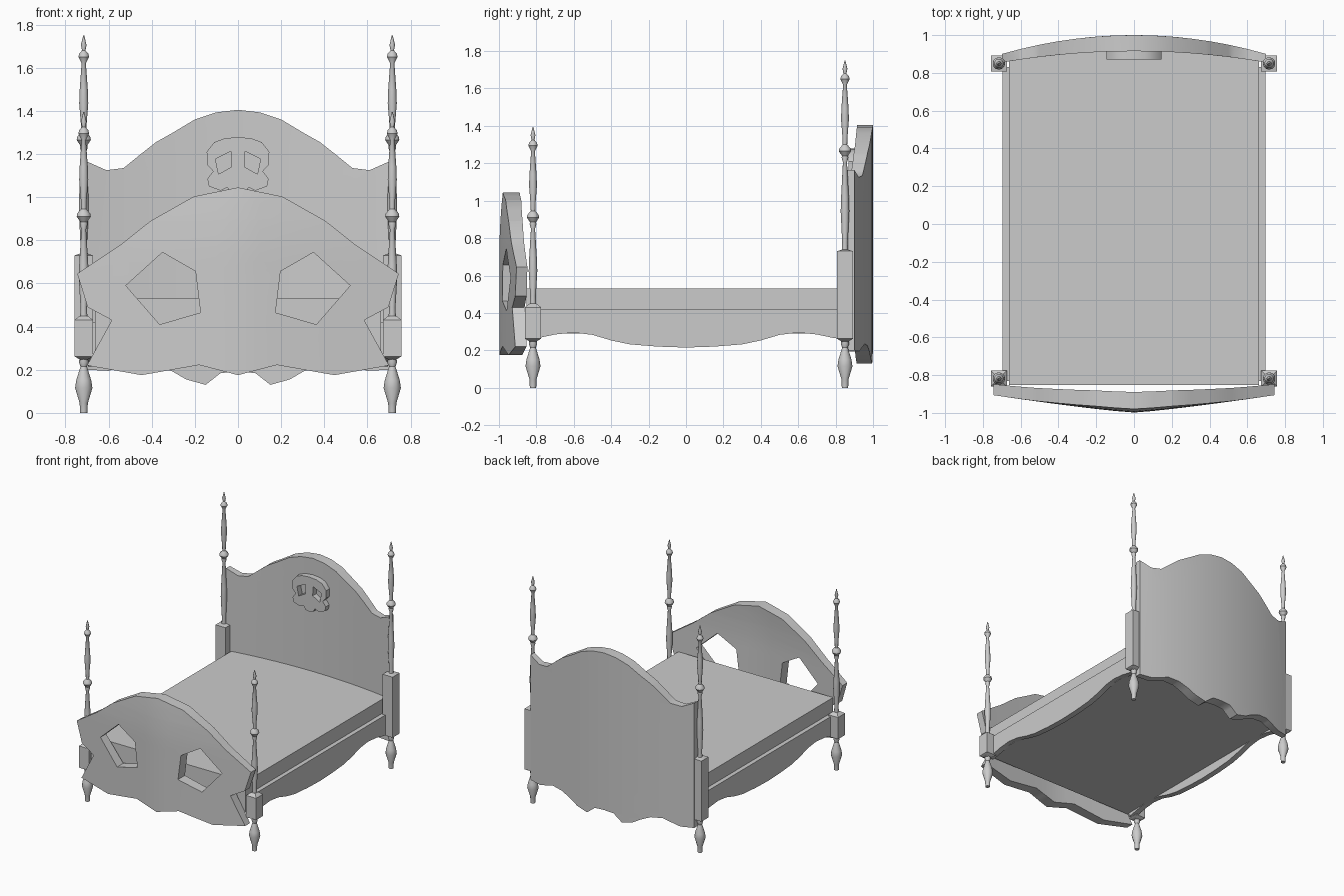
import bpy, bmesh, math

if "Cube" in bpy.data.objects:
    bpy.data.objects.remove(bpy.data.objects["Cube"])


def finish(name, bm, angle=35):
    bmesh.ops.recalc_face_normals(bm, faces=bm.faces)
    me = bpy.data.meshes.new(name)
    bm.to_mesh(me)
    bm.free()
    ob = bpy.data.objects.new(name, me)
    bpy.context.collection.objects.link(ob)
    bpy.ops.object.select_all(action='DESELECT')
    bpy.context.view_layer.objects.active = ob
    ob.select_set(True)
    bpy.ops.object.shade_smooth_by_angle(angle=math.radians(angle))
    return ob


def mirrored(half):
    """Close a half outline (u >= 0, starting and ending on u = 0)."""
    return half + [(-u, v) for u, v in reversed(half) if u > 0]


def slab(name, loops, place, ucuts=(), vcuts=()):
    """Filled outline with holes, thickened, sliced, then placed by place(u, v, side)."""
    cu = bpy.data.curves.new(name + "_outline", 'CURVE')
    cu.dimensions = '2D'
    cu.fill_mode = 'BOTH'
    cu.extrude = 1
    for loop in loops:
        sp = cu.splines.new('POLY')
        sp.points.add(len(loop) - 1)
        for p, (u, v) in zip(sp.points, loop):
            p.co = (u, v, 0, 1)
        sp.use_cyclic_u = True
    tmp = bpy.data.objects.new(name + "_outline", cu)
    bpy.context.collection.objects.link(tmp)
    dg = bpy.context.evaluated_depsgraph_get()
    me = bpy.data.meshes.new_from_object(tmp.evaluated_get(dg))
    bpy.data.objects.remove(tmp)
    bm = bmesh.new()
    bm.from_mesh(me)
    bpy.data.meshes.remove(me)
    bmesh.ops.remove_doubles(bm, verts=bm.verts, dist=0.0005)
    for axis, cuts in ((0, ucuts), (1, vcuts)):
        for c in cuts:
            co, no = [0, 0, 0], [0, 0, 0]
            co[axis], no[axis] = c, 1
            bmesh.ops.bisect_plane(bm, geom=bm.verts[:] + bm.edges[:] + bm.faces[:],
                                   plane_co=co, plane_no=no, dist=0.0005)
    for v in bm.verts:
        v.co = place(v.co.x, v.co.y, v.co.z)
    return finish(name, bm)


def lathe(name, profile, x, y, sides, turn=0.0):
    bm = bmesh.new()
    rings = [[bm.verts.new((x + r * math.cos(turn + math.tau * i / sides),
                            y + r * math.sin(turn + math.tau * i / sides), z))
              for i in range(sides)] for r, z in profile]
    for a, b in zip(rings, rings[1:]):
        for i in range(sides):
            j = (i + 1) % sides
            bm.faces.new((a[i], a[j], b[j], b[i]))
    bm.faces.new(rings[0][::-1])
    bm.faces.new(rings[-1])
    return finish(name, bm)


cuts = [i * 0.1 for i in range(-7, 8)]


# Headboard, bowed backwards
def head_front(u):
    return 0.915 - 0.06 * (u / 0.7) ** 2


def head_place(u, v, w):
    return (u, head_front(u) if w < 0 else 1.0 - 0.1 * (u / 0.7) ** 2, v)


head = [(0, 1.405), (0.09, 1.393), (0.18, 1.365), (0.29, 1.3), (0.38, 1.285 - 0.05), (0.0, 0.0)]
head = [(0, 1.405), (0.1, 1.393), (0.2, 1.36), (0.3, 1.3), (0.38, 1.255), (0.45, 1.2),
        (0.53, 1.135), (0.61, 1.125), (0.7, 1.165), (0.7, 0.2), (0.6, 0.195), (0.47, 0.235),
        (0.38, 0.225), (0.3, 0.19), (0.24, 0.155), (0.15, 0.13), (0.08, 0.185), (0, 0.19)]
slab("headboard", [mirrored(head)], head_place, cuts)

# Carved emblem on the headboard
emblem = [(0, 1.278), (0.06, 1.273), (0.11, 1.255), (0.145, 1.21), (0.143, 1.15), (0.115, 1.12),
          (0.142, 1.085), (0.135, 1.05), (0.08, 1.03), (0.05, 1.045), (0.03, 1.015), (0, 1.01)]
eye = [(0.032, 1.213), (0.105, 1.177), (0.09, 1.107), (0.03, 1.14)]
slab("headboard_emblem", [mirrored(emblem), eye, [(-u, v) for u, v in eye]],
     lambda u, v, w: (u, 0.87 if w < 0 else 0.92, v))


# Footboard, bowed forwards, with two five-sided openings
def foot_place(u, v, w):
    a = (abs(u) / 0.745) ** 1.2
    y = -0.998 + 0.092 * a if w < 0 else -0.908 + 0.06 * a
    return (u, y + 0.018 * (max(0, v - 0.7) / 0.34) ** 2, v)


foot = [(0, 1.045), (0.205, 1.003), (0.405, 0.89), (0.55, 0.775), (0.745, 0.645), (0.697, 0.49),
        (0.585, 0.43), (0.70, 0.22), (0.447, 0.175), (0.18, 0.222), (0, 0.175)]
opening = [(0.35, 0.744), (0.197, 0.656), (0.174, 0.465), (0.363, 0.41), (0.52, 0.59)]
slab("footboard", [mirrored(foot), opening, [(-u, v) for u, v in opening]],
     foot_place, cuts, (0.7, 0.8, 0.9))

# Mattress, its head end following the headboard
plan = [(0, -0.852), (0.662, -0.852)]
plan += [(u, head_front(u) + 0.005) for u in (0.662, 0.5, 0.35, 0.2, 0)]
slab("mattress", [mirrored(plan)], lambda u, v, w: (u, v, 0.29 if w < 0 else 0.53))

# Side rails with a wavy lower edge
rail = [(0, 0.42), (0.83, 0.42), (0.83, 0.26), (0.78, 0.268), (0.7, 0.285), (0.6, 0.295),
        (0.5, 0.283), (0.4, 0.253), (0.3, 0.232), (0.15, 0.22), (0, 0.215)]
for s, side in ((-1, "left"), (1, "right")):
    slab(side + "_side_rail", [mirrored(rail)],
         lambda u, v, w, s=s: (s * (0.65 if w < 0 else 0.695), u, v))

# Four posts: turned leg, square block, turned spindle with rings and finial
leg = [(0.017, 0), (0.019, 0.045), (0.04, 0.115), (0.035, 0.15), (0.015, 0.215), (0.022, 0.235),
       (0.018, 0.27)]
crown = [(0.011, -0.06), (0.018, -0.035), (0.016, -0.025), (0.033, 0), (0.03, 0.015),
         (0.012, 0.035), (0.013, 0.07), (0.021, 0.17), (0.019, 0.23), (0.01, 0.355),
         (0.025, 0.385), (0.021, 0.4), (0.008, 0.415), (0.013, 0.44), (0.002, 0.485)]
half_diag = 0.043 * math.sqrt(2)
for end, y, block_top, shoulder, ring in (("back", 0.85, 0.738, 0.73, 1.265),
                                          ("front", -0.818, 0.45, 0.43, 0.91)):
    base = block_top - 0.01
    span = ring - 0.06 - base
    spindle = [(0.017, base), (0.015, base + 0.05), (0.023, base + 0.45 * span),
               (0.021, base + 0.6 * span)] + [(r, ring + z) for r, z in crown]
    block = [(0.02, 0.245), (half_diag, 0.262), (half_diag, shoulder), (0.025, block_top)]
    for s, side in ((-1, "left"), (1, "right")):
        x = 0.715 * s
        lathe(f"{end}_{side}_leg", leg, x, y, 12)
        lathe(f"{end}_{side}_post_block", block, x, y, 4, math.pi / 4)
        lathe(f"{end}_{side}_post_spindle", spindle, x, y, 12)
